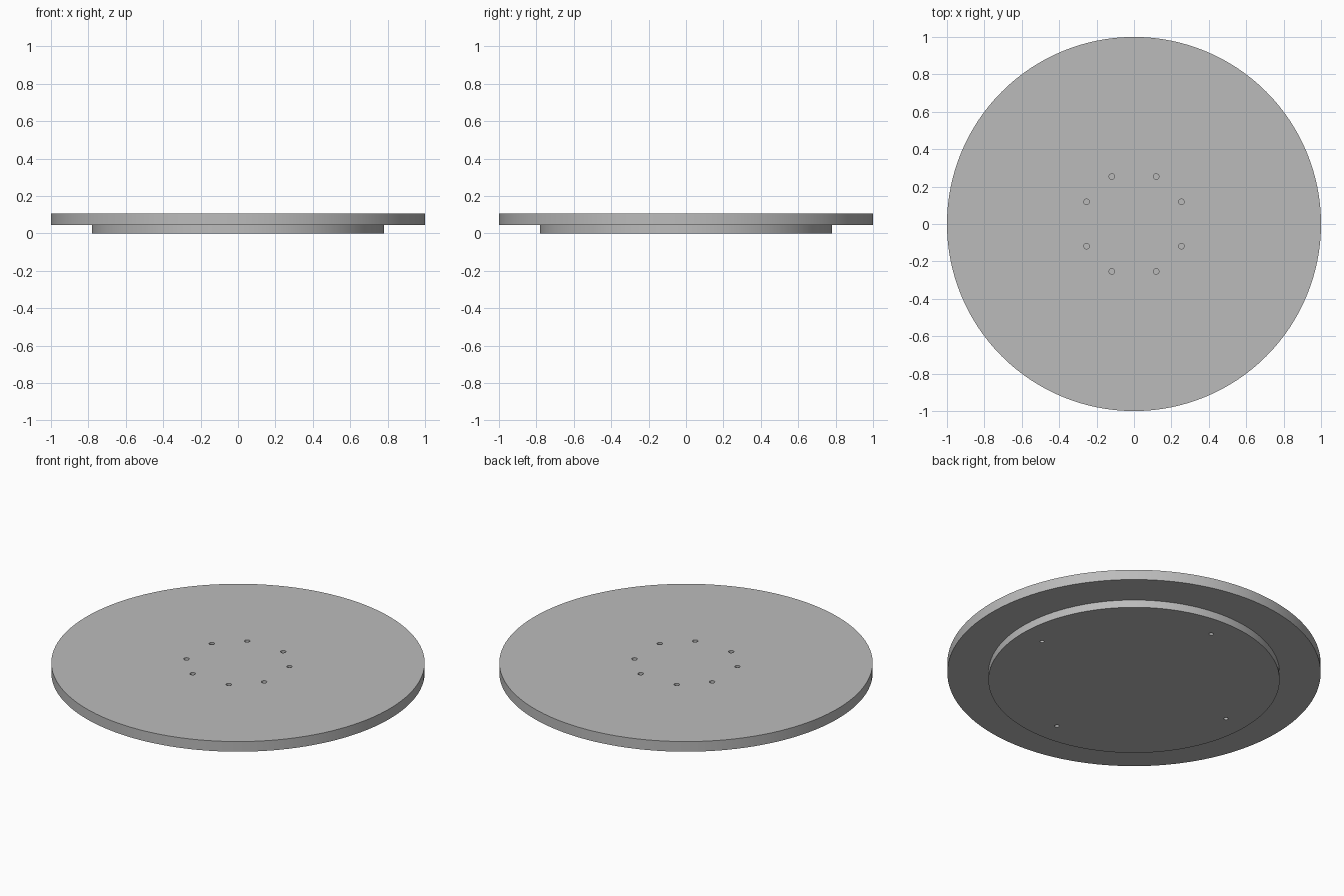
import bpy, bmesh, math

if "Cube" in bpy.data.objects:
    bpy.data.objects.remove(bpy.data.objects["Cube"])

grey = bpy.data.materials.new("light grey")
grey.diffuse_color = (0.5, 0.5, 0.5, 1)
grey.use_nodes = True
grey.node_tree.nodes["Principled BSDF"].inputs["Base Color"].default_value = grey.diffuse_color

TOP, STEP = 0.105, 0.045
SIDES = 128


def new_object(name, bm):
    bmesh.ops.recalc_face_normals(bm, faces=bm.faces)
    mesh = bpy.data.meshes.new(name)
    bm.to_mesh(mesh)
    bm.free()
    mesh.materials.append(grey)
    obj = bpy.data.objects.new(name, mesh)
    bpy.context.collection.objects.link(obj)
    return obj


# Stepped disc: wide plate with a narrower locating boss underneath
bm = bmesh.new()
rings = []
for r, z in [(0.78, 0), (0.78, STEP), (1, STEP), (1, TOP)]:
    rings.append([bm.verts.new((r * math.cos(2 * math.pi * i / SIDES),
                                r * math.sin(2 * math.pi * i / SIDES), z))
                  for i in range(SIDES)])
for a, b in zip(rings, rings[1:]):
    for i in range(SIDES):
        j = (i + 1) % SIDES
        bm.faces.new((a[i], a[j], b[j], b[i]))
bm.faces.new(rings[0])
bm.faces.new(rings[-1])
disc = new_object("stepped_disc", bm)

# Blind holes: four pairs on top, four single ones below
top_holes = [(0.28, a + s, 0.015, STEP, TOP + 0.05)
             for a in (45, 135, 225, 315) for s in (-20, 20)]
bottom_holes = [(0.643, a, 0.012, -0.05, STEP) for a in (0, 90, 180, 270)]
bm = bmesh.new()
for dist, angle, radius, z0, z1 in top_holes + bottom_holes:
    a = math.radians(angle)
    made = bmesh.ops.create_cone(bm, cap_ends=True, segments=24,
                                 radius1=radius, radius2=radius, depth=z1 - z0)
    bmesh.ops.translate(bm, verts=made["verts"],
                        vec=(dist * math.cos(a), dist * math.sin(a), (z0 + z1) / 2))
drill = new_object("hole_cutter", bm)
drill.hide_render = True
drill.hide_set(True)

cut = disc.modifiers.new("holes", "BOOLEAN")
cut.operation = "DIFFERENCE"
cut.solver = "EXACT"
cut.object = drill

# Apply the cut, then smooth the round walls with sharp rims
bpy.context.view_layer.objects.active = disc
disc.select_set(True)
bpy.ops.object.modifier_apply(modifier="holes")
bpy.ops.object.shade_smooth_by_angle(angle=math.radians(30))
bpy.data.objects.remove(drill)
